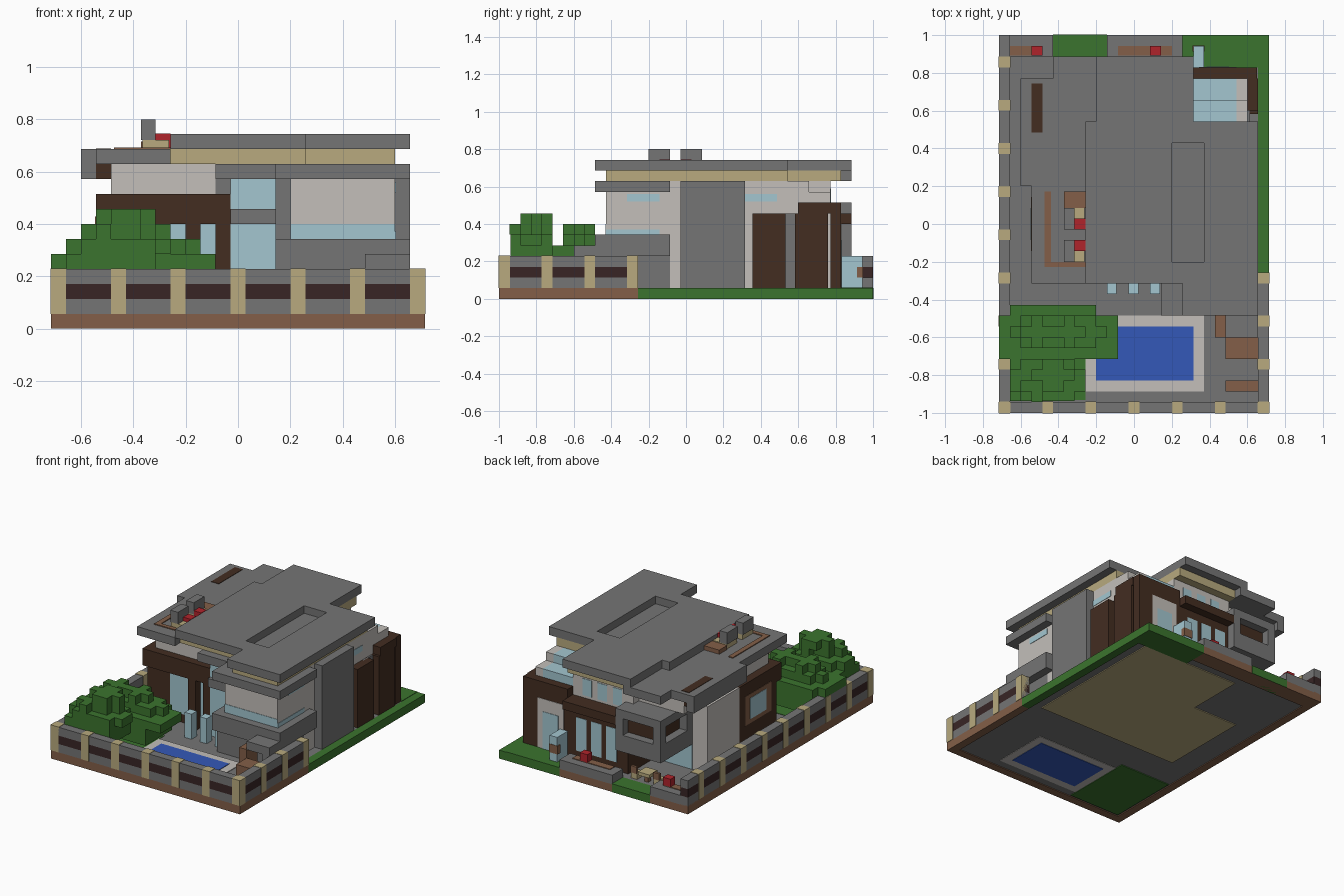
import bpy

start = bpy.data.objects.get("Cube")
if start:
    bpy.data.objects.remove(start, do_unlink=True)

UNIT = 2 / 35          # one building block
WIDE, DEEP = 25, 35    # plot size in blocks


def linear(c):
    return c / 12.92 if c <= 0.04045 else ((c + 0.055) / 1.055) ** 2.4


def paint(name, code):
    rgb = [linear(b / 255) for b in bytes.fromhex(code)]
    mat = bpy.data.materials.new(name)
    mat.use_nodes = True
    mat.diffuse_color = (*rgb, 1)
    mat.node_tree.nodes["Principled BSDF"].inputs["Base Color"].default_value = (*rgb, 1)
    return mat


GRAY = paint("concrete gray", "757575")
WHITE = paint("wall white", "c3bfba")
TAN = paint("sandstone tan", "b8aa7e")
DARK = paint("dark wood", "432d21")
BROWN = paint("earth brown", "835f48")
GREEN = paint("leaf green", "3b742e")
GLASS = paint("window blue", "a3c6d0")
WATER = paint("pool blue", "3458b8")
RED = paint("flower red", "b0232b")
RAIL = paint("rail maroon", "382525")


def box(name, mat, x0, y0, z0, x1, y1, z1):
    """Box between two corners, in blocks from the front right ground corner."""
    xs = [(x - WIDE / 2) * UNIT for x in (x0, x1)]
    ys = [(y - DEEP / 2) * UNIT for y in (y0, y1)]
    zs = [z * UNIT for z in (z0, z1)]
    mesh = bpy.data.meshes.new(name)
    verts = [(x, y, z) for x in xs for y in ys for z in zs]
    faces = [(0, 1, 3, 2), (4, 6, 7, 5), (0, 4, 5, 1), (2, 3, 7, 6), (0, 2, 6, 4), (1, 5, 7, 3)]
    mesh.from_pydata(verts, [], faces)
    mesh.materials.append(mat)
    obj = bpy.data.objects.new(name, mesh)
    bpy.context.collection.objects.link(obj)
    return obj


THIN = 0.1


def pane_y(name, mat, y, x0, z0, x1, z1):
    box(name, mat, x0, y - THIN / 2, z0, x1, y + THIN / 2, z1)


def pane_x(name, mat, x, y0, z0, y1, z1):
    box(name, mat, x - THIN / 2, y0, z0, x + THIN / 2, y1, z1)


# Ground: border, terrace, lawns and inlaid floors
box("border_left", BROWN, 0, 0, 0, 1, DEEP, 1)
box("border_front", BROWN, 1, 0, 0, 24, 1, 1)
box("border_right", BROWN, 24, 0, 0, WIDE, 13, 1)
box("border_back", BROWN, 1, 33, 0, 17, DEEP, 0.9)
box("terrace", GRAY, 1, 1, THIN, 24, 33, 1)
box("lawn_right", GREEN, 24, 13, 0, WIDE, DEEP, 1)
box("lawn_back", GREEN, 17, 32, 0, 24, DEEP, 1.05)
box("lawn_middle", GREEN, 5, 33, 0, 10, DEEP + 0.05, 1)
box("garden_bed", GREEN, 1.2, 1.2, 0, 8, 10, 1.05)
box("house_floor", TAN, 10, 14, 0, 23, 32, 1)
box("house_floor_left", TAN, 4, 14, 0, 10, 25, 1)

# Pool
box("pool_surround", WHITE, 8, 2, 0.05, 19, 9, 1.08)
box("pool_water", WATER, 9, 3, 0, 18, 8, 1.14)


# Fence
def fence(side, along, start, end, edge):
    def part(name, mat, a0, a1, z0, z1, swell):
        lo, hi = edge - swell * (edge > 0), edge + 1 + swell * (edge == 0)
        lo, hi = (lo, hi) if swell else (edge, edge + 1)
        if along == "x":
            box(name, mat, a0, lo, z0, a1, hi, z1)
        else:
            box(name, mat, lo, a0, z0, hi, a1, z1)
    part(side + "_fence_low", GRAY, start, end, 1, 2, 0)
    part(side + "_fence_band", RAIL, start, end, 2, 3, 0)
    part(side + "_fence_cap", GRAY, start, end, 3, 4, 0)
    for a in range(start, end, 4):
        post = "{}_fence_post".format(side)
        if along == "x":
            box(post, TAN, a, -0.04, 1, a + 1, 1.05, 4.04)
        else:
            box(post, TAN, edge - 0.05, a, 1, edge + 1.05, a + 1, 4.04)


fence("front", "x", 0, WIDE, 0)
fence("left", "y", 0, DEEP, 0)
fence("right", "y", 0, 13, 24)


# Bushes, with cross-shaped leaf clumps
def leaf(x, y, z):
    box("leaf_clump", GREEN, x - 1, y, z, x + 2, y + 1, z + 1)
    box("leaf_clump", GREEN, x, y - 1, z, x + 1, y + 2, z + 1)


box("front_bush_low", GREEN, 1, 1.1, 3, 7, 5, 5)
box("front_bush_mid", GREEN, 2, 1.1, 5, 7, 5, 6)
box("front_bush_side", GREEN, 1, 2, 5, 8, 4, 6)
box("front_bush_trunk", BROWN, 4, 3, 1, 5, 4, 3)
box("rear_bush_low", GREEN, 0, 5, 4, 11, 9, 5)
box("rear_bush_skirt", GREEN, 1, 5, 2, 9, 10, 5)
box("rear_bush_mid", GREEN, 2, 6, 5, 9, 9, 6)
box("rear_bush_trunk", BROWN, 6, 7, 1, 7, 8, 3)
for spot in ((3, 2, 6), (5, 3, 6), (4, 3, 7), (5, 3, 7), (3, 7, 6), (6, 7, 6), (8, 7, 5), (2, 7, 5)):
    leaf(*spot)

# Right wing: ground floor, bay window box, side slab and doors
box("right_wing_base", GRAY, 15, 10, 1, 23, 16, 5)
box("right_wing_ledge", GRAY, 15, 9, 4, 24, 16, 6)
box("front_step_block", GRAY, 21, 7, 4, 24, 9, 5)
box("front_step_leg", GRAY, 23, 7, 1, 24, 9, 4)
box("bay_box", WHITE, 16, 10, 6, 23, 15, 10)
pane_y("bay_glass_front", GLASS, 10, 16, 6, 23, 7)
pane_x("bay_glass_side", GLASS, 23, 10, 6, 15, 6.5)
pane_x("bay_glass_high", GLASS, 23, 12, 9.1, 15, 9.8)
box("bay_roof", GRAY, 15, 9, 10, 24, 16, 11)
box("right_wing_core", WHITE, 16, 15, 1, 23, 27, 11)
box("right_side_slab", GRAY, 23, 17, 1, 24, 23, 11)
box("right_side_gap", GRAY, 22.5, 26, 1, 23.2, 28, 8)
pane_x("right_high_window", GLASS, 23, 23, 9.1, 26, 9.8)
for y in (24, 28):
    box("side_door_slab", DARK, 23, y - 0.3, 1, 24, y + 2.8, 8)

# Centre front: framed window and glass door
box("centre_core", GRAY, 11, 14, 1, 16, 20, 11)
box("centre_wall", GRAY, 12, 13, 1, 16, 14, 11)
box("centre_sill", GRAY, 12, 12.5, 7, 16, 13, 8)
box("centre_pillar", GRAY, 15, 12, 1, 16, 13, 11)
box("centre_lintel", GRAY, 11, 12, 10, 16, 14, 11)
pane_y("centre_window", GLASS, 13, 12, 8, 15, 10)
pane_y("centre_door", GLASS, 13, 12, 1, 15, 7)
for x in (10, 12, 14):
    box("glass_post", GLASS, x, 11, 1, x + 0.9, 12, 4)

# Left wing: dark timber ground floor, white upper floor
box("left_wing_base", DARK, 3, 14, 1, 12, 21, 9)
box("left_front_beam", DARK, 3, 13, 7, 12, 14, 9)
for x in (9, 11):
    box("front_timber_post", DARK, x, 13, 1, x + 1, 14, 7)
pane_y("left_front_window", GLASS, 14, 6, 2, 9, 7)
pane_y("left_front_slot", GLASS, 14, 10, 1, 11, 7)
box("left_upper_floor", WHITE, 4, 14, 9, 11, 25, 11)
pane_x("left_window_inset", BROWN, 3, 15, 4, 20, 7.5)
pane_x("left_window_glass", GLASS, 2.96, 16, 4.5, 19, 7)
box("left_rear_wall", WHITE, 3, 21, 1, 10, 27, 9)
box("left_rear_upper", WHITE, 4, 25, 9, 10, 30, 11)
pane_y("patio_window", GLASS, 27, 5, 1, 9, 4)

# Rear balcony over the patio
box("balcony_parapet", GRAY, 5, 27, 4, 11, 33, 6)
box("balcony_top", GRAY, 5, 27, 8, 11, 33, 9)
box("balcony_recess", DARK, 6, 27, 6, 11, 32, 8)
for x in (5, 10):
    box("balcony_post", GRAY, x, 32, 6, x + 1, 33, 8)
box("balcony_inner_post", GRAY, 5, 27, 6, 6, 28, 8)

# Back centre wall and windows
box("back_lower_wall", DARK, 10, 20, 1, 18, 32, 8)
box("back_upper_wall", WHITE, 10, 20, 8, 18, 31, 11)
box("back_ledge", DARK, 11, 31, 7, 18, 33, 8)
for x in (11.5, 13.5, 15.5):
    pane_y("back_lower_window", GLASS, 32, x, 2, x + 1.4, 6)
    pane_y("back_upper_window", GLASS, 31, x, 8.3, x + 1.2, 10.3)

# Back corner room with stepped glass roof
box("corner_room", WHITE, 18, 27, 1, 23, 31, 9)
box("corner_room_back", DARK, 18, 31, 1, 23.9, 32, 9)
box("corner_room_side", DARK, 23, 28, 8, 24, 31, 9)
box("corner_step_high", WHITE, 22, 27, 9, 23, 29, 11)
box("corner_step_low", WHITE, 22, 29, 9, 23, 31, 10)
box("corner_glass_high", GLASS, 18, 27, 9, 22, 29, 11)
box("corner_glass_low", GLASS, 18, 29, 9, 22, 31, 10)
pane_y("back_door", WHITE, 32, 18.5, 1, 22, 7)
pane_y("back_door_glass", GLASS, 32.05, 19.2, 1, 21.3, 5.5)

# Roofs: tan band, main slab around a sunken light well, lower left slab
box("tan_band_main", TAN, 8, 13, 11, 17, 27, 12)
box("tan_band_right", TAN, 17, 10, 11, 23, 27, 12)
box("tan_band_back", TAN, 10, 27, 11, 18, 32, 12)
box("light_well_floor", GRAY, 16, 14, 12, 19, 25, 12.1)
box("roof_left", GRAY, 8, 12, 12, 16, 27, 13)
box("roof_right", GRAY, 19, 12, 12, 24, 27, 13)
box("roof_well_front", GRAY, 16, 12, 12, 19, 14, 13)
box("roof_well_back", GRAY, 16, 25, 12, 19, 27, 13)
box("roof_back", GRAY, 9, 27, 12, 18, 33, 13)
box("roof_front", GRAY, 17, 9, 12, 24, 12, 13)
box("left_roof_front", GRAY, 3, 12, 11, 8, 21, 12)
box("left_roof_back", GRAY, 2, 21, 11, 10, 31, 12)
box("left_roof_tail", GRAY, 5, 31, 11, 10, 33, 12)
box("left_roof_fascia", GRAY, 2, 21, 10, 3, 31, 11)
box("left_roof_soffit", DARK, 3, 21, 10, 4, 30, 11)
box("left_roof_slot", DARK, 3, 26, 11.95, 4, 30.5, 12.05)

# Roof terrace border, chimneys and planters
box("roof_border_side", BROWN, 4.2, 13.5, 12, 4.8, 20.5, 12.1)
box("roof_border_front", BROWN, 4.8, 13.5, 12, 8, 14, 12.1)
for y in (14, 17):
    box("chimney_foot", TAN, 6.1, y, 12, 7.9, y + 2, 12.6)
    box("chimney", GRAY, 6, y, 12.6, 7, y + 2, 14)
    box("roof_flowers", RED, 7, y + 1 - y % 2, 12, 8, y + 2 - y % 2, 13.05)
box("roof_planter", BROWN, 6, 19, 12, 8, 20.5, 12.5)

# Patio furniture, back planters and fountain
for x0, x1, bloom in ((0, 5, 3), (10, 17, 14)):
    box("planter", GRAY, x0, 33, 0.9, x1, DEEP, 2)
    box("planter_soil", BROWN, x0 + 1, 33.1, 2, x1 - 1, 34, 2.08)
    box("planter_bloom", RED, bloom, 33.1, 2, bloom + 1, 34, 3)
box("patio_table", TAN, 6.5, 31.5, 1.8, 8, 33, 2.2)
box("table_foot", BROWN, 7, 32, 1, 7.5, 32.5, 1.8)
for x in (5.4, 8.4):
    box("patio_chair_seat", TAN, x, 31.6, 1, x + 0.8, 32.6, 1.7)
    box("patio_chair_back", BROWN, x, 32.4, 1.7, x + 0.8, 32.7, 2.5)
box("fountain", GLASS, 18, 32, 1, 19, 34, 4)
box("fountain_spout", BROWN, 17.9, 33.5, 2, 19.05, 34.05, 3)

# Front benches beside the pool
box("bench_tall", BROWN, 20, 7, 1, 21, 9, 4)
box("bench_long", BROWN, 21, 5, 1, 24, 7, 3)
box("bench_short", BROWN, 21, 2, 1, 24, 3, 2)
